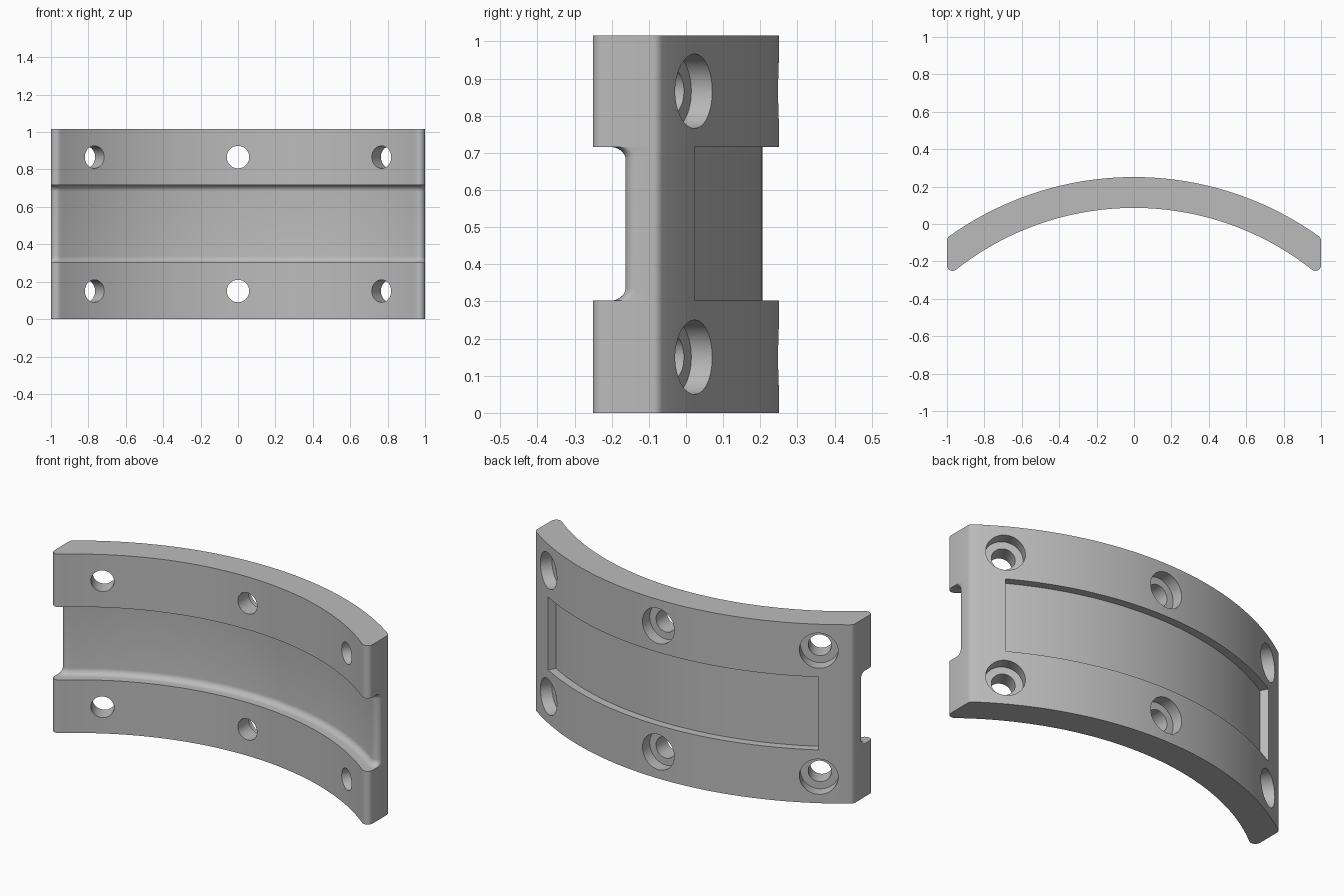
import bpy, bmesh
from math import sin, cos, pi, sqrt, atan2, radians
from mathutils import Vector

if "Cube" in bpy.data.objects:
    bpy.data.objects.remove(bpy.data.objects["Cube"])

CY = -1.449                      # y of the shared arc centre
R_OUT, R_IN, R_CHANNEL, R_POCKET = 1.70, 1.535, 1.605, 1.655
HEIGHT, Z_LOW, Z_HIGH = 1.016, 0.302, 0.716
EDGE, COVE = 0.03, 0.034         # end rounding, channel floor rounding

grey = bpy.data.materials.new("plain grey")
grey.use_nodes = True
tone = (0.5, 0.5, 0.5, 1)
grey.diffuse_color = tone
grey.node_tree.nodes["Principled BSDF"].inputs["Base Color"].default_value = tone


def loft(name, rings):
    """Closed solid skinned through rings of equal point count."""
    bm = bmesh.new()
    loops = [[bm.verts.new(p) for p in ring] for ring in rings]
    n = len(loops[0])
    for a, b in zip(loops, loops[1:]):
        for i in range(n):
            j = (i + 1) % n
            bm.faces.new((a[i], a[j], b[j], b[i]))
    bm.faces.new(loops[0])
    bm.faces.new(loops[-1])
    bmesh.ops.recalc_face_normals(bm, faces=bm.faces)
    mesh = bpy.data.meshes.new(name)
    bm.to_mesh(mesh)
    bm.free()
    mesh.materials.append(grey)
    ob = bpy.data.objects.new(name, mesh)
    bpy.context.collection.objects.link(ob)
    return ob


def arc(cx, cy, r, a0, a1, n):
    return [(cx + r * cos(a0 + (a1 - a0) * i / n),
             cy + r * sin(a0 + (a1 - a0) * i / n)) for i in range(n + 1)]


def outline(r, z):
    """Plan of the curved plate with rounded ends, inner radius r."""
    x = 1 - EDGE
    y_in = sqrt((r + EDGE) ** 2 - x * x)
    y_out = sqrt((R_OUT - EDGE) ** 2 - x * x)
    a_in, a_out = atan2(y_in, x), atan2(y_out, x)
    half = arc(0, 0, r, pi / 2, a_in, 40)
    half += arc(x, y_in, EDGE, a_in - pi, 0, 8)[1:]
    half += arc(x, y_out, EDGE, 0, a_out, 6)
    half += arc(0, 0, R_OUT, a_out, pi / 2, 40)[1:]
    mirrored = [(-px, py) for px, py in half[-2:0:-1]]
    return [(px, py + CY, z) for px, py in half + mirrored]


# Plate lofted upward, with the coved front channel in its section
cove = [(R_CHANNEL - COVE * (1 - sin(t)), COVE * (1 - cos(t)))
        for t in (pi / 2 * i / 8 for i in range(9))]
section = [(R_IN, 0), (R_IN, Z_LOW)]
section += [(r, Z_LOW + dz) for r, dz in cove]
section += [(r, Z_HIGH - dz) for r, dz in reversed(cove)]
section += [(R_IN, Z_HIGH), (R_IN, HEIGHT)]
plate = loft("curved_plate", [outline(r, z) for r, z in section])

# Shallow pocket in the back
sector = arc(0, CY, R_POCKET, radians(60), radians(120), 48)
sector += arc(0, CY, 1.8, radians(120), radians(60), 48)
cutters = [loft("pocket_cutter", [[(x, y, z) for x, y in sector] for z in (Z_LOW, Z_HIGH)])]


# Counterbored screw holes pointing at the arc centre
def screw_hole(angle, z):
    out = Vector((sin(angle), cos(angle), 0))
    side = Vector((cos(angle), -sin(angle), 0))
    centre, up = Vector((0, CY, z)), Vector((0, 0, 1))
    floor = R_OUT - 0.068
    steps = [(0.06, 1.4), (0.06, floor), (0.1, floor), (0.1, 1.85)]
    turns = [2 * pi * i / 48 for i in range(48)]
    return loft("hole_cutter", [[centre + out * d + (side * cos(t) + up * sin(t)) * r
                                 for t in turns] for r, d in steps])


for z in (0.15, HEIGHT - 0.15):
    for angle in (-30, 0, 30):
        cutters.append(screw_hole(radians(angle), z))

bpy.ops.object.select_all(action="DESELECT")
plate.select_set(True)
bpy.context.view_layer.objects.active = plate
for cutter in cutters:
    cutter.hide_render = True
    mod = plate.modifiers.new("cut", "BOOLEAN")
    mod.operation, mod.solver, mod.object = "DIFFERENCE", "EXACT", cutter
    bpy.ops.object.modifier_apply(modifier=mod.name)
    bpy.data.objects.remove(cutter)

bpy.ops.object.shade_smooth_by_angle(angle=radians(30))
